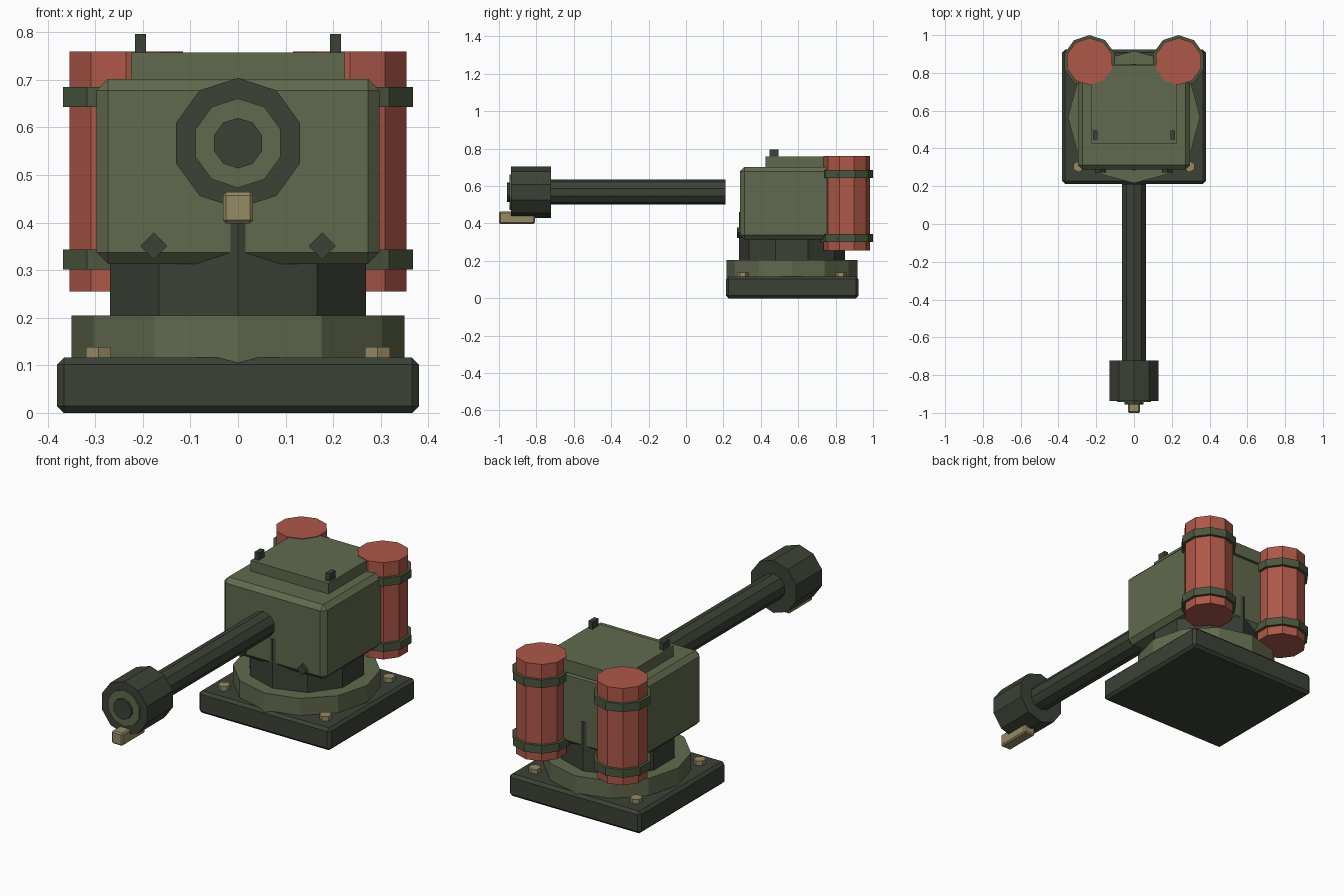
import bpy, bmesh, math
from mathutils import Matrix, Vector

if "Cube" in bpy.data.objects:
    bpy.data.objects.remove(bpy.data.objects["Cube"])


def material(name, r, g, b):
    lin = lambda c: ((c / 255 + 0.055) / 1.055) ** 2.4
    m = bpy.data.materials.new(name)
    m.diffuse_color = (lin(r), lin(g), lin(b), 1)
    m.use_nodes = True
    m.node_tree.nodes["Principled BSDF"].inputs["Base Color"].default_value = m.diffuse_color
    return m


OLIVE = material("olive_paint", 97, 106, 77)
DARK = material("dark_metal", 60, 66, 54)
RED = material("red_tank", 174, 87, 72)
TAN = material("brass_tan", 150, 138, 101)
STRAP = material("strap_green", 74, 87, 62)

CY = 0.566   # centre of the turret in y
AXIS_Z = 0.567  # height of the barrel axis


def finish(name, bm, mat):
    bmesh.ops.recalc_face_normals(bm, faces=bm.faces)
    me = bpy.data.meshes.new(name)
    bm.to_mesh(me)
    bm.free()
    me.materials.append(mat)
    ob = bpy.data.objects.new(name, me)
    bpy.context.collection.objects.link(ob)
    return ob


def box(name, x, y, z, mat, bevel=0, roll=0):
    """Box from (min, max) ranges, optionally chamfered and rolled about y."""
    bm = bmesh.new()
    size = Vector((x[1] - x[0], y[1] - y[0], z[1] - z[0]))
    mid = Vector((sum(x) / 2, sum(y) / 2, sum(z) / 2))
    bmesh.ops.create_cube(bm, size=1)
    bmesh.ops.scale(bm, vec=size, verts=bm.verts)
    if bevel:
        bmesh.ops.bevel(bm, geom=bm.edges[:], offset=bevel, segments=1,
                        affect='EDGES', profile=0.5)
    bmesh.ops.transform(bm, verts=bm.verts,
                        matrix=Matrix.Translation(mid) @ Matrix.Rotation(roll, 4, 'Y'))
    return finish(name, bm, mat)


def prism(name, sides, r, start, end, mat):
    """Regular prism along z or y, with a vertex on the y (or z) axis."""
    a, b = Vector(start), Vector(end)
    bm = bmesh.new()
    along_y = abs(b.y - a.y) > 1e-6
    rings = []
    for p in (a, b):
        ring = []
        for i in range(sides):
            t = 2 * math.pi * i / sides
            u, v = r * math.sin(t), r * math.cos(t)
            ring.append(bm.verts.new(p + (Vector((u, 0, v)) if along_y else Vector((u, v, 0)))))
        rings.append(ring)
        bm.faces.new(ring)
    for i in range(sides):
        j = (i + 1) % sides
        bm.faces.new((rings[0][i], rings[0][j], rings[1][j], rings[1][i]))
    return finish(name, bm, mat)


def upright(name, sides, r, x, y, z, mat):
    return prism(name, sides, r, (x, y, z[0]), (x, y, z[1]), mat)


def along(name, r, y, mat):
    return prism(name, 10, r, (0, y[0], AXIS_Z), (0, y[1], AXIS_Z), mat)


# Base, turning ring and neck
box("base_plate", (-0.38, 0.38), (0.213, 0.923), (0, 0.116), DARK, 0.014)
upright("turning_ring", 12, 0.35, 0, CY, (0.10, 0.205), OLIVE)
upright("neck", 10, 0.283, 0, CY, (0.19, 0.46), DARK)

# Turret body and raised roof
box("turret_body", (-0.297, 0.297), (CY - 0.278, CY + 0.278), (0.313, 0.702), OLIVE, 0.024)
box("roof_hatch", (-0.225, 0.225), (0.425, 0.843), (0.69, 0.757), OLIVE)

# Barrel and muzzle
along("barrel", 0.067, (0.212, -0.75), DARK)
along("muzzle", 0.137, (-0.722, -0.936), DARK)
along("muzzle_ring", 0.094, (-0.93, -0.943), OLIVE)
along("muzzle_core", 0.053, (-0.93, -0.956), DARK)
box("pilot_block", (-0.032, 0.032), (-1.0, -0.808), (0.398, 0.464), TAN, 0.007)

# Mirrored parts
for side, s in (("left", -1), ("right", 1)):
    upright(f"tank_{side}", 10, 0.125, s * 0.235, 0.86, (0.255, 0.76), RED)
    for level, z in (("lower", 0.301), ("upper", 0.643)):
        upright(f"tank_strap_{level}_{side}", 10, 0.14, s * 0.235, 0.86, (z, z + 0.042), STRAP)
    x = s * 0.205
    box(f"roof_peg_{side}", (x - 0.012, x + 0.012), (0.447, 0.495), (0.75, 0.796), DARK)
    x = s * 0.177
    box(f"front_stud_{side}", (x - 0.02, x + 0.02), (0.272, 0.31), (0.331, 0.371),
        DARK, roll=math.pi / 4)
    for end, y in (("front", CY - 0.262), ("back", CY + 0.262)):
        upright(f"base_bolt_{end}_{side}", 6, 0.03, s * 0.293, y, (0.11, 0.139), TAN)
